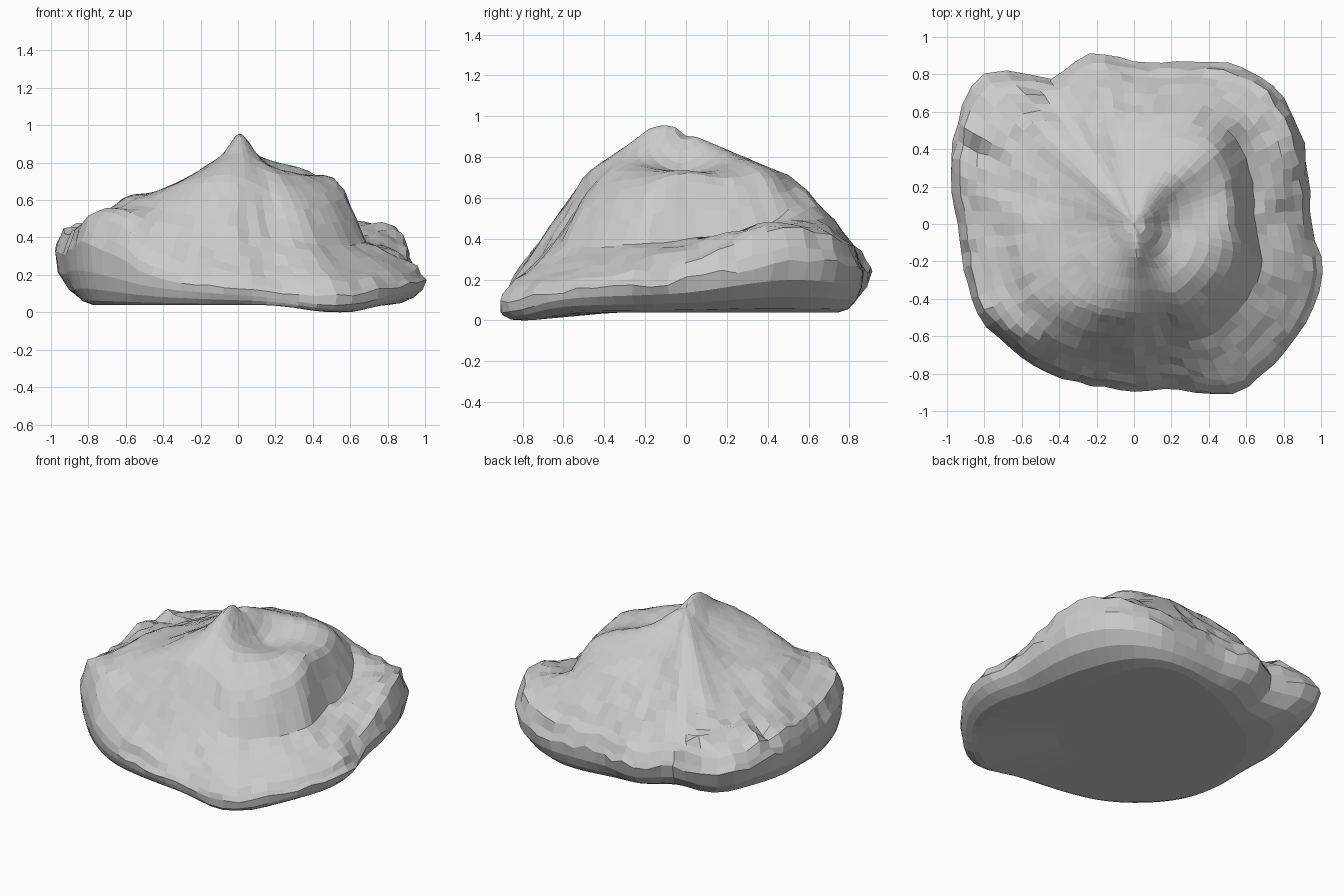
import bpy, bmesh, math, random
from mathutils import Vector, noise

random.seed(4)
if "Cube" in bpy.data.objects:
    bpy.data.objects.remove(bpy.data.objects["Cube"], do_unlink=True)

SECTORS = 72
# Plan radius every 15 degrees, counter-clockwise from +x (hundredths)
OUTLINE = [95, 97, 102, 105, 99, 90, 87, 94, 90, 113, 109, 102,
           94, 94, 96, 94, 92, 89, 89, 91, 105, 106, 106, 104]
# Radius of the flat base every 30 degrees (hundredths)
BASE = [70, 68, 82, 70, 63, 70, 76, 84, 83, 82, 95, 92]
# Height along each 30 degree spoke at the STOPS fractions (hundredths)
STOPS = [0, .2, .4, .55, .68, .85, .95, 1]
SPOKES = ["88 76 73 72 40 36 28 20", "88 79 76 70 45 49 46 30",
          "88 82 77 72 62 47 36 25", "88 83 77 72 63 45 34 25",
          "88 82 71 63 55 42 35 26", "88 78 65 57 50 47 43 34",
          "88 76 66 62 56 47 42 31", "88 78 69 64 60 52 46 34",
          "88 83 77 71 60 43 32 20", "88 88 83 72 54 32 21 13",
          "88 83 76 59 38 24 17 10", "88 78 75 64 37 28 21 16"]
HEIGHTS = [[int(n) / 100 for n in row.split()] for row in SPOKES]


def spline(a, b, c, d, t):
    """Catmull-Rom blend between b and c."""
    return b + t / 2 * (c - a + t * (2*a - 5*b + 4*c - d + t * (3*(b - c) + d - a)))


def around(values, turn):
    """Smooth lookup in a closed list, turn in 0..1."""
    n = len(values)
    i = int(turn * n)
    return spline(*(values[(i + k) % n] for k in (-1, 0, 1, 2)), turn * n - i)


def spoke_height(turn, f):
    row = [around([h[k] for h in HEIGHTS], turn) for k in range(len(STOPS))]
    k = max(i for i in range(len(STOPS) - 1) if STOPS[i] <= f)
    t = (f - STOPS[k]) / (STOPS[k + 1] - STOPS[k])
    return row[k] + (row[k + 1] - row[k]) * t


def ridge(x, y, start, end, width):
    """Falloff from a line segment, used for crests and knobs."""
    a, b, p = Vector(start), Vector(end), Vector((x, y))
    d = b - a
    t = max(0, min(1, (p - a).dot(d) / max(d.length_squared, 1e-6)))
    return math.exp(-((p - a - d * t).length / width) ** 2)


def top_point(turn, f):
    ang = turn * math.tau
    r = around(OUTLINE, turn) / 100 * f
    x, y = r * math.cos(ang), r * math.sin(ang)
    z = spoke_height(turn, f)
    # summit crest, the lip curling round the hollow, and loose knobs
    z += .06 * ridge(x, y, (.02, -.16), (.03, -.04), .08)
    z += .03 * ridge(x, y, (.02, -.2), (.04, .08), .07)
    z += .03 * ridge(x, y, (.08, .18), (.43, .38), .08)
    z -= .04 * ridge(x, y, (.18, -.12), (.24, .1), .09)
    z += .04 * ridge(x, y, (.48, -.08), (.48, -.02), .06)
    z += .03 * ridge(x, y, (-.58, -.25), (-.58, 0), .08)
    # upturned shoulder at the front left corner of the rim
    z += .08 * ridge(x, y, (-.74, -.48), (-.58, -.62), .1)
    # rougher broken rock along the rim, strongest at the back left corner
    rough = .012 + .03 * f ** 4 * (1 if y > -.3 else .3)
    rough += .06 * ridge(x, y, (-.85, .4), (-.5, .68), .16)
    z += rough * noise.noise(Vector((x * 9, y * 9, 2)))
    wob = .012 * f if f < 1 else 0.008
    return Vector((x + random.uniform(-wob, wob), y + random.uniform(-wob, wob), z))


def belly_point(turn, bend):
    """Elliptical undercut from the rim (bend 0) to the flat base (bend 1)."""
    ang, sweep = turn * math.tau, bend * math.pi / 2
    rim, base = around(OUTLINE, turn) / 100, around(BASE, turn) / 100
    r = base + (rim - base) * math.cos(sweep)
    x, y = r * math.cos(ang), r * math.sin(ang)
    z = .045 + (1 - math.sin(sweep)) * (spoke_height(turn, 1) - .045)
    z -= .04 * ridge(x, y, (.5, -.85), (.58, -.78), .2)
    return Vector((x, y, z))


# Boulder: rings from summit to rim, then round the belly to the flat base
bm = bmesh.new()
turns = [i / SECTORS for i in range(SECTORS)]
rings = [[top_point(t, f) for t in turns] for f in
         (.06, .11, .15, .2, .26, .33, .4, .47, .53, .57, .62, .68, .74, .8, .86, .91, .95, .98, 1)]
rings += [[belly_point(t, b) for t in turns] for b in (.25, .5, .75, 1)]
rings.append([Vector((p.x / 2, p.y / 2, .045)) for p in rings[-1]])
loops = [[bm.verts.new(p) for p in ring] for ring in rings]
for up, low in zip(loops, loops[1:]):
    for i in range(SECTORS):
        j = (i + 1) % SECTORS
        bm.faces.new((up[i], low[i], low[j], up[j]))
summit = bm.verts.new(top_point(0, 0))
for i in range(SECTORS):
    bm.faces.new((summit, loops[0][i], loops[0][(i + 1) % SECTORS]))
bm.faces.new(list(reversed(loops[-1])))
bmesh.ops.recalc_face_normals(bm, faces=bm.faces)

# Soften the radial creases around the summit
crown = [v for ring in loops[:9] for v in ring] + [summit]
for _ in range(4):
    bmesh.ops.smooth_vert(bm, verts=crown, factor=.4,
                          use_axis_x=False, use_axis_y=False, use_axis_z=True)

# Rest on the ground
floor = min(v.co.z for v in bm.verts)
bmesh.ops.translate(bm, vec=(0, 0, -floor), verts=bm.verts)

mesh = bpy.data.meshes.new("boulder")
bm.to_mesh(mesh)
bm.free()
boulder = bpy.data.objects.new("boulder", mesh)
bpy.context.collection.objects.link(boulder)

# Plain grey stone
stone = bpy.data.materials.new("stone_grey")
stone.use_nodes = True
grey = (.6, .6, .6, 1)
stone.diffuse_color = grey
stone.node_tree.nodes["Principled BSDF"].inputs["Base Color"].default_value = grey
mesh.materials.append(stone)
